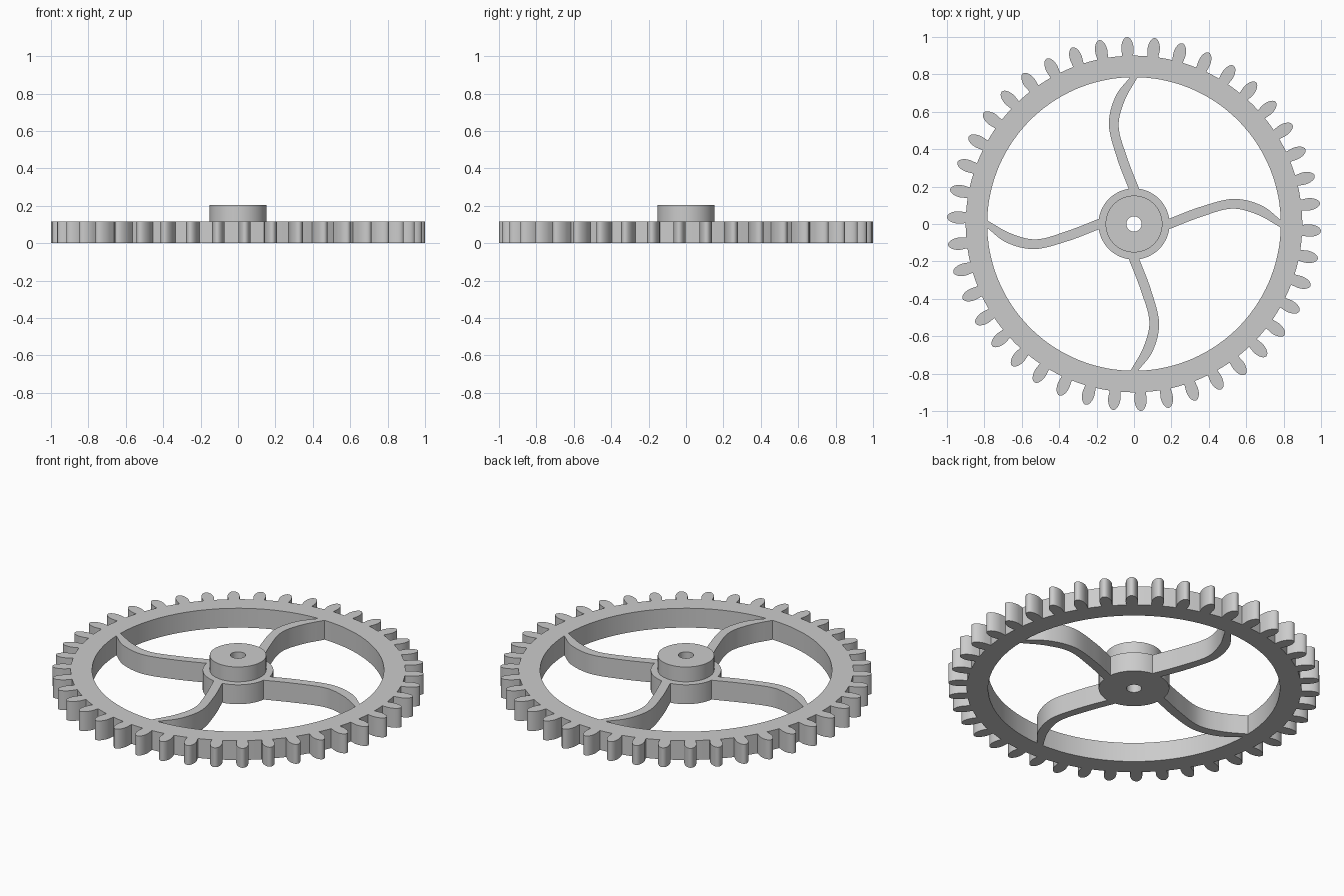
import bpy, bmesh
from math import sin, cos, pi, tau, radians
from mathutils import Vector, Matrix

if "Cube" in bpy.data.objects:
    bpy.data.objects.remove(bpy.data.objects["Cube"])

TEETH = 42
RIM_IN, RIM_OUT = 0.785, 0.9
THICK, BOSS_TOP = 0.115, 0.203
HUB_R, BOSS_R, BORE_R = 0.19, 0.152, 0.041

grey = bpy.data.materials.new("plain grey")
grey.use_nodes = True
colour = (0.6, 0.6, 0.6, 1)
grey.diffuse_color = colour
grey.node_tree.nodes["Principled BSDF"].inputs["Base Color"].default_value = colour


def polar(r, a):
    return Vector((r * cos(a), r * sin(a), 0))


def finish(name, bm):
    """Smooth the curved walls, keep real corners sharp, make the object."""
    bmesh.ops.recalc_face_normals(bm, faces=bm.faces[:])
    for f in bm.faces:
        f.smooth = True
    for e in bm.edges:
        e.smooth = e.calc_face_angle(0) < radians(35)
    mesh = bpy.data.meshes.new(name)
    bm.to_mesh(mesh)
    bm.free()
    mesh.materials.append(grey)
    ob = bpy.data.objects.new(name, mesh)
    bpy.context.collection.objects.link(ob)
    return ob


def slab(name, polygons):
    """Flat polygons, welded and extruded upward into a plate."""
    bm = bmesh.new()
    for poly in polygons:
        bm.faces.new([bm.verts.new(p) for p in poly])
    bmesh.ops.remove_doubles(bm, verts=bm.verts[:], dist=1e-5)
    new = bmesh.ops.extrude_face_region(bm, geom=bm.faces[:], use_keep_orig=True)
    top = [g for g in new["geom"] if isinstance(g, bmesh.types.BMVert)]
    bmesh.ops.translate(bm, verts=top, vec=(0, 0, THICK))
    return finish(name, bm)


def smooth_path(pts, steps=8):
    """Catmull-Rom curve through the given points."""
    p = [Vector((x, y, 0)) for x, y in pts]
    p = [2 * p[0] - p[1]] + p + [2 * p[-1] - p[-2]]
    out = []
    for a, b, c, d in zip(p, p[1:], p[2:], p[3:]):
        for i in range(steps):
            t = i / steps
            out.append(0.5 * (2 * b + (c - a) * t + (2 * a - 5 * b + 4 * c - d) * t**2
                              + (3 * b - a - 3 * c + d) * t**3))
    return out + [p[-2]]


# Toothed rim: annulus sectors plus one rounded tooth per pitch
pitch = tau / TEETH
half = 0.029 / RIM_OUT
rim = []
for k in range(TEETH):
    mid = (k - 0.25) * pitch
    stops = [mid - half, mid, mid + half, mid + pitch / 2, mid + pitch - half]
    stops.remove(mid)
    for a, b in zip(stops, stops[1:]):
        rim.append([polar(RIM_IN, a), polar(RIM_OUT, a), polar(RIM_OUT, b), polar(RIM_IN, b)])
    turn = Matrix.Rotation(mid, 3, "Z")
    tip = [turn @ Vector((0.936 + 0.064 * sin(t), -0.033 * cos(t), 0))
           for t in (pi * i / 16 for i in range(17))]
    rim.append([polar(RIM_OUT, mid - half)] + tip + [polar(RIM_OUT, mid + half)])
slab("toothed_rim", rim)

# Four S-curved spokes
upper = smooth_path([(0.187, 0.028), (0.35, 0.09), (0.53, 0.134), (0.68, 0.1), (0.786, 0.02)])
lower = smooth_path([(0.187, -0.028), (0.35, 0.035), (0.52, 0.082), (0.66, 0.05), (0.786, -0.02)])
for i, side in enumerate(("left", "back", "right", "front")):
    turn = Matrix.Rotation(i * pi / 2, 3, "Z")
    u, l = [turn @ p for p in upper], [turn @ p for p in lower]
    slab(side + "_spoke", list(zip(l, l[1:], u[1:], u)))

# Stepped hub with a through bore, turned from a profile
profile = [(BORE_R, 0), (HUB_R, 0), (HUB_R, THICK), (BOSS_R, THICK),
           (BOSS_R, BOSS_TOP), (BORE_R, BOSS_TOP)]
bm = bmesh.new()
SEG = 64
rings = [[bm.verts.new(polar(r, tau * s / SEG) + Vector((0, 0, z))) for s in range(SEG)]
         for r, z in profile]
for j, ring in enumerate(rings):
    nxt = rings[(j + 1) % len(rings)]
    for s in range(SEG):
        n = (s + 1) % SEG
        bm.faces.new((ring[s], ring[n], nxt[n], nxt[s]))
finish("hub", bm)
